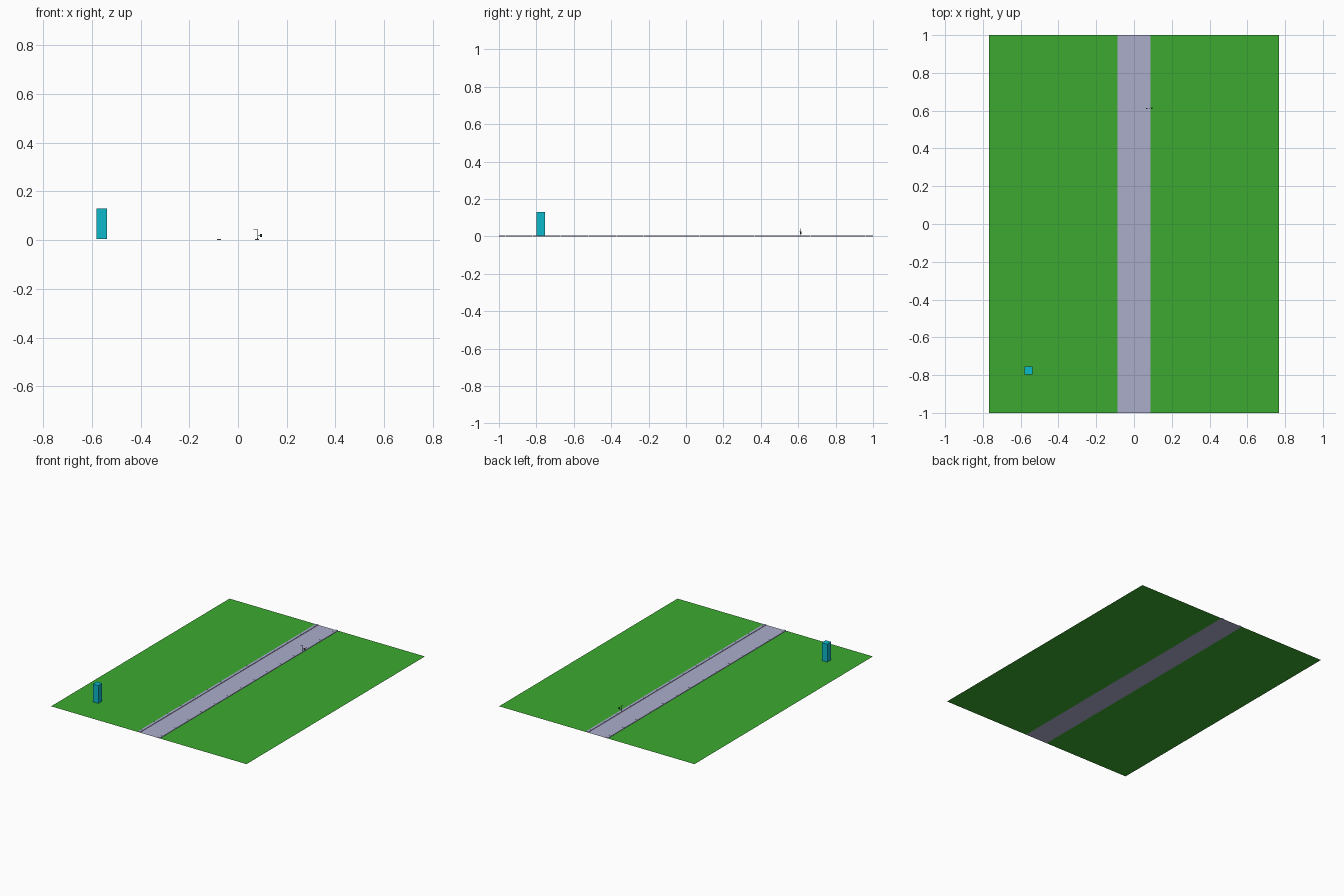
import bpy, bmesh, math
from mathutils import Vector

if "Cube" in bpy.data.objects:
    bpy.data.objects.remove(bpy.data.objects["Cube"])


def mat(name, rgb):
    m = bpy.data.materials.new(name)
    m.diffuse_color = (*rgb, 1)
    m.use_nodes = True
    m.node_tree.nodes["Principled BSDF"].inputs["Base Color"].default_value = m.diffuse_color
    return m


GRASS = mat("grass green", (0.045, 0.40, 0.03))
PAVING = mat("road lavender grey", (0.41, 0.42, 0.60))
CYAN = mat("tower cyan", (0.004, 0.48, 0.60))
METAL = mat("dark metal", (0.08, 0.09, 0.09))
BIN = mat("bin green", (0.03, 0.13, 0.05))


def finish(name, bm, *mats):
    me = bpy.data.meshes.new(name)
    bm.to_mesh(me)
    bm.free()
    for m in mats:
        me.materials.append(m)
    ob = bpy.data.objects.new(name, me)
    bpy.context.collection.objects.link(ob)
    return ob


def add_box(bm, lo, hi):
    lo, hi = Vector(lo), Vector(hi)
    verts = bmesh.ops.create_cube(bm, size=1)["verts"]
    bmesh.ops.scale(bm, vec=hi - lo, verts=verts)
    bmesh.ops.translate(bm, vec=(lo + hi) / 2, verts=verts)


def box(name, lo, hi, m):
    bm = bmesh.new()
    add_box(bm, lo, hi)
    return finish(name, bm, m)


def tube(name, a, b, r, m, sides=8, r2=None):
    a, b = Vector(a), Vector(b)
    bm = bmesh.new()
    bmesh.ops.create_cone(bm, cap_ends=True, segments=sides, radius1=r,
                          radius2=r if r2 is None else r2, depth=(b - a).length)
    rot = (b - a).to_track_quat('Z', 'Y').to_matrix()
    bmesh.ops.rotate(bm, matrix=rot, verts=bm.verts)
    bmesh.ops.translate(bm, vec=(a + b) / 2, verts=bm.verts)
    return finish(name, bm, m)


# flat field, one sheet with the road strip as its middle face
HALF_X, ROAD = 0.767, 0.088
bm = bmesh.new()
rows = [[bm.verts.new((x, y, 0)) for x in (-HALF_X, -ROAD, ROAD, HALF_X)] for y in (-1, 1)]
for i in range(3):
    f = bm.faces.new((rows[0][i], rows[0][i + 1], rows[1][i + 1], rows[1][i]))
    f.material_index = 1 if i == 1 else 0
finish("field_and_road", bm, GRASS, PAVING)

# raised pavement slabs along both road edges, with narrow joints
STEP, FIRST = 0.1483, -0.967
joints = [-1] + [FIRST + STEP * k for k in range(14)] + [1]
for side, label in ((-1, "left"), (1, "right")):
    bm = bmesh.new()
    x0, x1 = sorted((side * 0.069, side * 0.087))
    for a, b in zip(joints, joints[1:]):
        add_box(bm, (x0, max(a + 0.001, -1), 0), (x1, min(b - 0.001, 1), 0.004))
    finish(label + "_pavement", bm, PAVING)

# cyan tower block
box("tower_block", (-0.581, -0.798, 0.004), (-0.538, -0.754, 0.131), CYAN)

# street lamp: base, pole, arm over the road and lamp head
PX, PY = 0.081, 0.611
tube("lamp_base", (PX, PY, 0.004), (PX, PY, 0.008), 0.002, METAL)
tube("lamp_pole", (PX, PY, 0.004), (PX, PY, 0.043), 0.001, METAL)
tube("lamp_arm", (PX, PY, 0.0425), (0.066, PY, 0.0425), 0.0008, METAL)
box("lamp_head", (0.064, PY - 0.002, 0.041), (0.071, PY + 0.002, 0.043), METAL)

# litter bin on a bracket behind the pole
tube("bin_bracket", (PX, PY, 0.021), (0.091, PY, 0.021), 0.0007, METAL)
tube("litter_bin", (0.0945, PY + 0.002, 0.014), (0.0945, PY + 0.002, 0.026), 0.0042, BIN, 10, 0.005)
